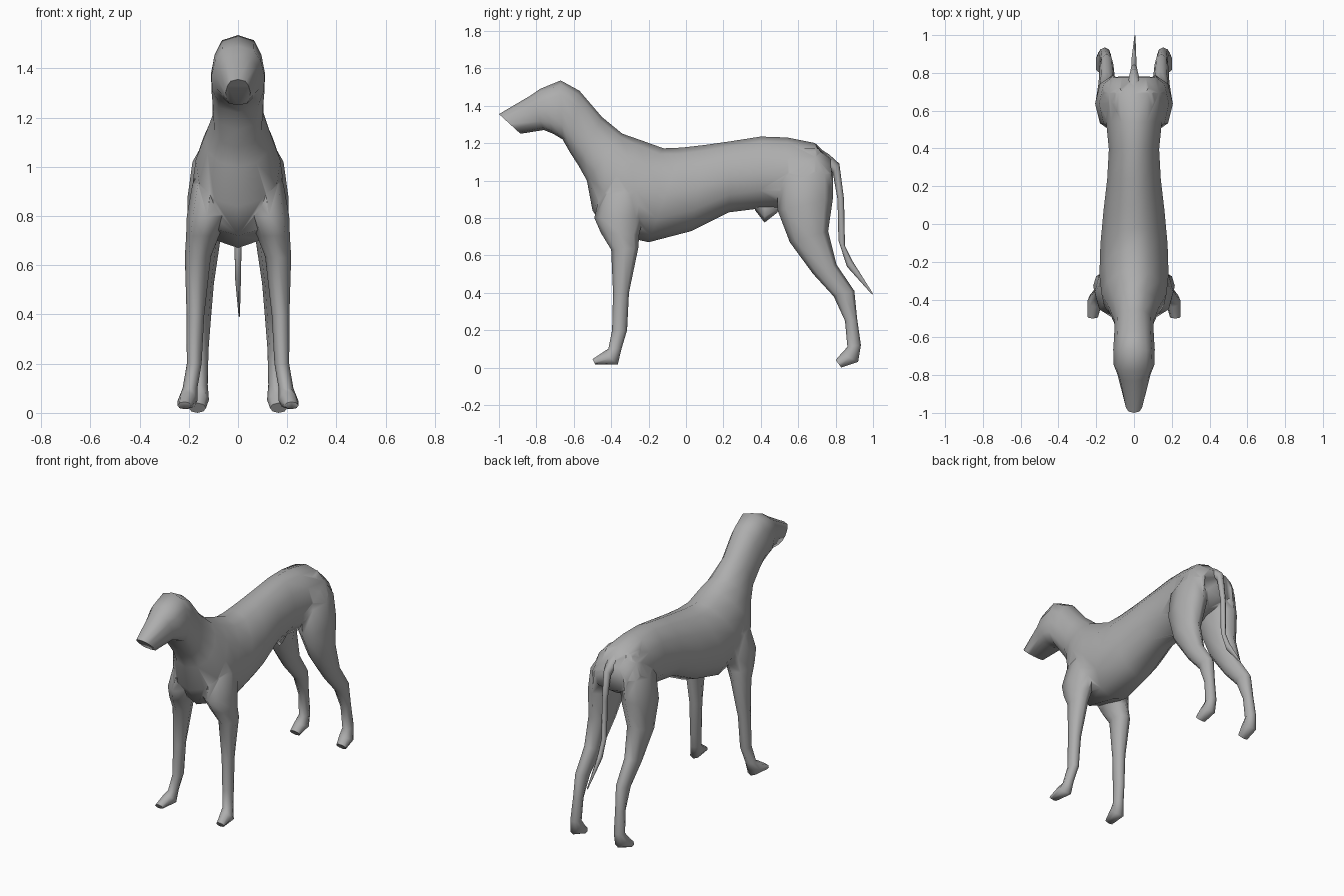
import bpy, bmesh, math
from mathutils import Vector

coat = bpy.data.materials.new("grey_coat")
coat.diffuse_color = (0.42, 0.42, 0.42, 1)


def loft(name, rings, sides, egg=0.0):
    """Skin rings: (y1, z1, y2, z2, x_centre, half_width[, boxiness]); ends 1 and 2 lie in the side plane."""
    bm = bmesh.new()
    loops = []
    for y1, z1, y2, z2, xc, w, *box in rings:
        a, b = Vector((xc, y1, z1)), Vector((xc, y2, z2))
        mid, half = (a + b) / 2, (a - b) / 2
        power = box[0] if box else 1.0
        loop = []
        for i in range(sides):
            t = 2 * math.pi * i / sides
            s = round(math.sin(t), 6)
            x = w * math.copysign(abs(s) ** power, s) * (1 - egg * math.cos(t))
            loop.append(bm.verts.new(mid + half * math.cos(t) + Vector((x, 0, 0))))
        loops.append(loop)
    for p, q in zip(loops, loops[1:]):
        for i in range(sides):
            j = (i + 1) % sides
            bm.faces.new((p[i], p[j], q[j], q[i]))
    bm.faces.new(loops[0])
    bm.faces.new(loops[-1])
    bmesh.ops.recalc_face_normals(bm, faces=bm.faces)
    me = bpy.data.meshes.new(name)
    bm.to_mesh(me)
    bm.free()
    me.materials.append(coat)
    ob = bpy.data.objects.new(name, me)
    bpy.context.collection.objects.link(ob)
    return ob


def activate(ob):
    bpy.ops.object.select_all(action='DESELECT')
    ob.select_set(True)
    bpy.context.view_layer.objects.active = ob


def merge(target, part):
    """Weld a part into the target with a boolean union."""
    activate(target)
    m = target.modifiers.new("union", 'BOOLEAN')
    m.operation, m.solver, m.object = 'UNION', 'EXACT', part
    bpy.ops.object.modifier_apply(modifier=m.name)
    bpy.data.objects.remove(part, do_unlink=True)


# Head, neck and trunk: top point, bottom point, centre x, half width, boxiness
body = loft("dog_body", [
    (-1.00, 1.355, -0.885, 1.25, 0, 0.05, 0.6),
    (-0.83, 1.455, -0.76, 1.27, 0, 0.088, 0.6),
    (-0.78, 1.49, -0.71, 1.25, 0, 0.108, 0.6),
    (-0.67, 1.535, -0.66, 1.22, 0, 0.11, 0.6),
    (-0.57, 1.48, -0.62, 1.15, 0, 0.105, 0.7),
    (-0.45, 1.34, -0.575, 1.08, 0, 0.103, 0.85),
    (-0.34, 1.25, -0.53, 1.00, 0, 0.135),
    (-0.24, 1.215, -0.50, 0.84, 0, 0.172),
    (-0.12, 1.172, -0.42, 0.72, 0, 0.183),
    (-0.02, 1.176, -0.20, 0.67, 0, 0.178),
    (0.10, 1.19, 0.03, 0.73, 0, 0.162),
    (0.24, 1.21, 0.23, 0.83, 0, 0.142),
    (0.40, 1.235, 0.39, 0.85, 0, 0.133),
    (0.54, 1.23, 0.55, 0.85, 0, 0.148),
    (0.69, 1.20, 0.70, 0.90, 0, 0.163),
    (0.775, 1.12, 0.78, 0.95, 0, 0.125, 0.8),
], 12, 0.12)

# Legs: front point, back point, centre x, half width
front_leg = [
    (-0.40, 1.08, -0.24, 1.08, 0.07, 0.03),
    (-0.46, 0.93, -0.20, 0.93, 0.11, 0.075),
    (-0.49, 0.80, -0.23, 0.80, 0.125, 0.083),
    (-0.455, 0.72, -0.25, 0.71, 0.145, 0.066),
    (-0.40, 0.63, -0.255, 0.64, 0.163, 0.053),
    (-0.39, 0.40, -0.305, 0.40, 0.173, 0.036),
    (-0.395, 0.20, -0.315, 0.20, 0.178, 0.03),
    (-0.415, 0.10, -0.345, 0.10, 0.195, 0.03),
    (-0.44, 0.085, -0.365, 0.015, 0.205, 0.04),
    (-0.50, 0.045, -0.485, 0.015, 0.218, 0.028),
]
hind_leg = [
    (0.58, 1.17, 0.71, 1.17, 0.07, 0.03),
    (0.49, 1.00, 0.785, 1.04, 0.105, 0.08),
    (0.49, 0.84, 0.785, 0.90, 0.118, 0.088),
    (0.555, 0.67, 0.76, 0.73, 0.137, 0.065),
    (0.68, 0.50, 0.805, 0.55, 0.143, 0.045),
    (0.79, 0.38, 0.90, 0.41, 0.145, 0.036),
    (0.85, 0.25, 0.915, 0.26, 0.15, 0.03),
    (0.863, 0.11, 0.935, 0.12, 0.155, 0.032),
    (0.83, 0.075, 0.92, 0.03, 0.16, 0.042),
    (0.80, 0.04, 0.83, 0.0, 0.165, 0.035),
]
for rings in (front_leg, hind_leg):
    for side in (1, -1):
        mirrored = [(a, b, c, d, x * side, w) for a, b, c, d, x, w in rings]
        merge(body, loft("leg", mirrored, 8))

# Small bump under the belly
merge(body, loft("belly_bump", [
    (0.37, 0.90, 0.37, 0.84, 0, 0.02),
    (0.42, 0.90, 0.42, 0.775, 0, 0.03),
    (0.50, 0.90, 0.49, 0.83, 0, 0.02),
], 6))

# Thin hanging tail
tail = loft("tail", [
    (0.70, 1.18, 0.72, 1.08, 0, 0.05),
    (0.765, 1.14, 0.755, 1.08, 0, 0.035),
    (0.82, 1.09, 0.785, 1.04, 0, 0.022),
    (0.845, 0.90, 0.81, 0.90, 0, 0.016),
    (0.85, 0.65, 0.815, 0.68, 0, 0.016),
    (0.89, 0.57, 0.86, 0.54, 0, 0.014),
    (1.0, 0.395, 0.995, 0.39, 0.005, 0.003),
], 6)

for ob in (body, tail):
    activate(ob)
    bpy.ops.object.shade_smooth_by_angle(angle=math.radians(70))
